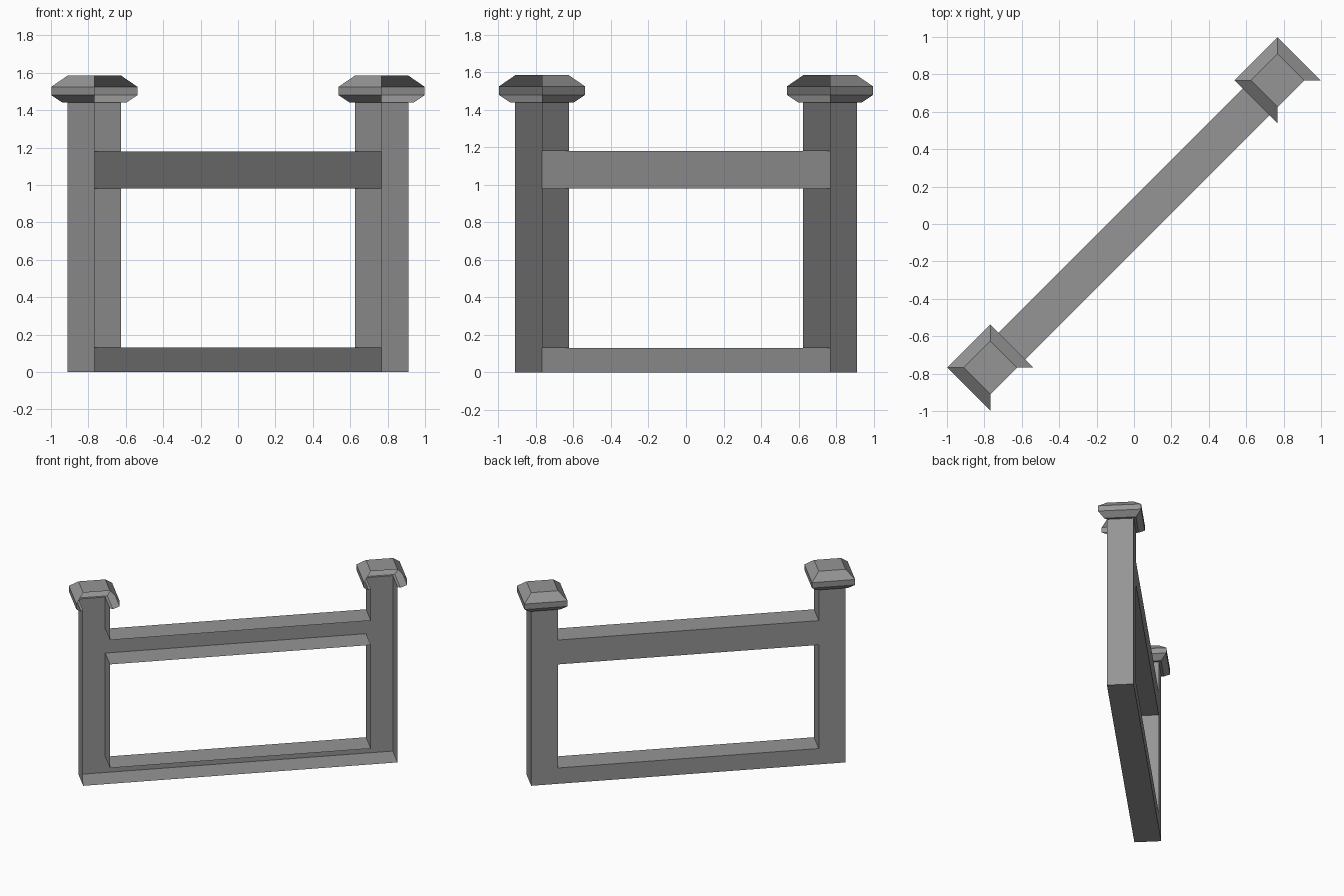
import bpy, bmesh
from math import pi
from mathutils import Matrix

cube = bpy.data.objects.get("Cube")
if cube:
    bpy.data.objects.remove(cube)

grey = bpy.data.materials.new("plain_grey")
grey.use_nodes = True
colour = (0.3, 0.3, 0.3, 1)
grey.diffuse_color = colour
grey.node_tree.nodes["Principled BSDF"].inputs["Base Color"].default_value = colour

HALF = 0.101            # half thickness of posts and rails
POST = 1.086            # post centre along the fence
TURN = Matrix.Rotation(pi / 4, 4, "Z")


def finish(name, bm):
    """Turn the part onto the diagonal and make it an object."""
    bmesh.ops.recalc_face_normals(bm, faces=bm.faces)
    bm.transform(TURN)
    mesh = bpy.data.meshes.new(name)
    bm.to_mesh(mesh)
    bm.free()
    mesh.materials.append(grey)
    obj = bpy.data.objects.new(name, mesh)
    bpy.context.collection.objects.link(obj)


# Posts and rails: one hollow shell, open along its front side
us = [-POST - HALF, -POST + HALF, POST - HALF, POST + HALF]
zs = [0, 0.13, 0.98, 1.18, 1.44]
bm = bmesh.new()
grid = [[bm.verts.new((u, HALF, z)) for z in zs] for u in us]
for i in range(3):
    for j in range(4):
        if i == 1 and j in (1, 3):      # gaps between the rails
            continue
        bm.faces.new((grid[i][j], grid[i][j + 1],
                      grid[i + 1][j + 1], grid[i + 1][j]))
bmesh.ops.delete(bm, geom=[v for v in bm.verts if not v.link_faces], context="VERTS")
rim = [e for e in bm.edges if e.is_boundary
       and not all(v.co.z > 1.4 for v in e.verts)]
walls = bmesh.ops.extrude_edge_only(bm, edges=rim)["geom"]
bmesh.ops.translate(bm, vec=(0, -2 * HALF, 0),
                    verts=[g for g in walls if isinstance(g, bmesh.types.BMVert)])
finish("post_and_rail_frame", bm)

# Post caps: three flared sides and a flat top, open at the front
profile = [(HALF, 1.44), (0.12, 1.44), (0.163, 1.48), (0.163, 1.525), (HALF, 1.585)]
corners = [(-1, -1), (-1, 1), (1, 1), (1, -1)]
for name, side in (("right_post_cap", -1), ("left_post_cap", 1)):
    bm = bmesh.new()
    rings = [[bm.verts.new((side * POST + r * a, r * b, z)) for a, b in corners]
             for r, z in profile]
    for low, high in zip(rings, rings[1:]):
        for k in range(3):
            bm.faces.new((low[k], low[k + 1], high[k + 1], high[k]))
    bm.faces.new(rings[-1])
    finish(name, bm)
